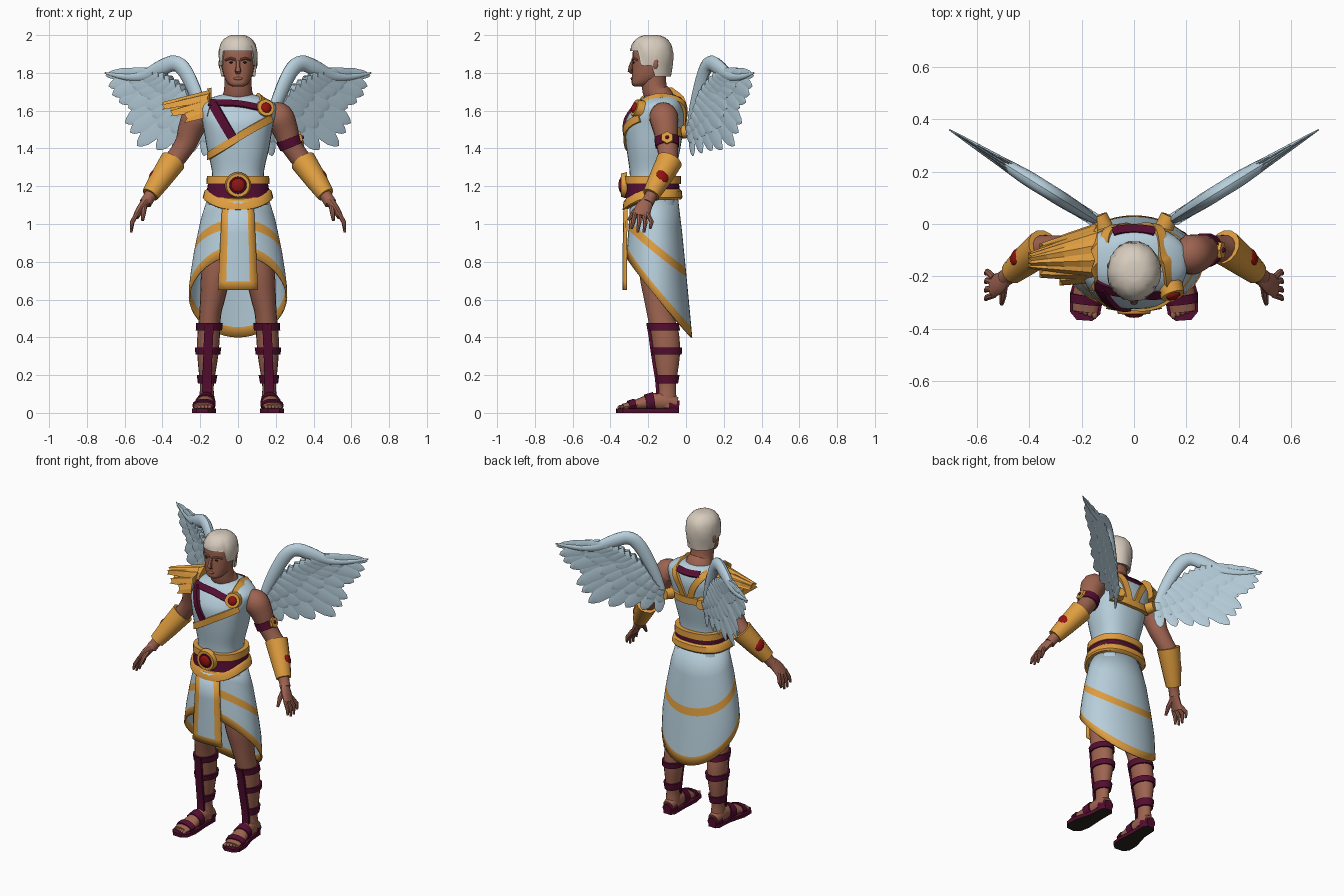
import bpy, bmesh, math, random
from mathutils import Vector, Matrix

random.seed(4)
if "Cube" in bpy.data.objects:
    bpy.data.objects.remove(bpy.data.objects["Cube"])
PARTS = []

def material(name, r, g, b):
    m = bpy.data.materials.new(name)
    m.use_nodes = True
    m.diffuse_color = (r, g, b, 1)
    node = m.node_tree.nodes["Principled BSDF"]
    node.inputs["Base Color"].default_value = (r, g, b, 1)
    node.inputs["Roughness"].default_value = 0.7
    return m

CLOTH = material("pale blue cloth", .47, .62, .71)
GOLD = material("gold", .74, .34, .05)
MAROON = material("maroon leather", .09, .004, .03)
RED = material("red gem", .30, .006, .005)
SKIN = material("skin", .34, .125, .08)
HAIR = material("cream hair", .68, .60, .51)
DARK = material("dark sole", .025, .018, .01)

# ---- helpers ----
def spline(rows, n=4):
    """Smooth curve through rows of numbers."""
    out = []
    for i in range(len(rows) - 1):
        a, b, c, d = (rows[max(i - 1, 0)], rows[i], rows[i + 1], rows[min(i + 2, len(rows) - 1)])
        for k in range(n):
            t = k / n
            out.append(tuple(q + .5 * t * (r - p + t * (2 * p - 5 * q + 4 * r - s + t * (3 * (q - r) + s - p)))
                             for p, q, r, s in zip(a, b, c, d)))
    return out + [tuple(rows[-1])]

def sample(rows, z):
    """Values at height z in rows sorted by their first number."""
    z = min(max(z, rows[0][0]), rows[-1][0])
    for a, b in zip(rows, rows[1:]):
        if z <= b[0]:
            t = (z - a[0]) / (b[0] - a[0])
            return [p + t * (q - p) for p, q in zip(a, b)][1:]

def finish(name, bm, mats, mirror=False):
    bmesh.ops.recalc_face_normals(bm, faces=bm.faces)
    me = bpy.data.meshes.new(name)
    bm.to_mesh(me)
    bm.free()
    for m in mats:
        me.materials.append(m)
    ob = bpy.data.objects.new(name, me)
    bpy.context.scene.collection.objects.link(ob)
    if mirror:
        ob.modifiers.new("Mirror", 'MIRROR').use_mirror_merge = False
    PARTS.append(ob)
    return ob

def grid(name, rings, mats, closed=True, cap=True, rule=None, mirror=False):
    bm = bmesh.new()
    vs = [[bm.verts.new(p) for p in ring] for ring in rings]
    n = len(rings[0])
    for i in range(len(vs) - 1):
        for j in range(n if closed else n - 1):
            k = (j + 1) % n
            f = bm.faces.new((vs[i][j], vs[i][k], vs[i + 1][k], vs[i + 1][j]))
            f.material_index = rule(i, j) if rule else 0
    if cap:
        bm.faces.new(vs[0])
        bm.faces.new(vs[-1])
    return finish(name, bm, mats, mirror)

def ellipse(cx, cy, z, rx, ry, n=24, power=2):
    pts = []
    for k in range(n):
        c, s = math.cos(k * math.tau / n), math.sin(k * math.tau / n)
        pts.append((cx + rx * math.copysign(abs(c) ** (2 / power), c),
                    cy + ry * math.copysign(abs(s) ** (2 / power), s), z))
    return pts

def tube(name, rows, mat, up=Vector((0, 1, 0)), sides=14, mirror=False):
    """Rows are x, y, z, half width, half height; four sides give a flat strap."""
    pts, rings = [Vector(r[:3]) for r in rows], []
    for i, p in enumerate(pts):
        t = (pts[min(i + 1, len(pts) - 1)] - pts[max(i - 1, 0)]).normalized()
        h = up(p) if callable(up) else up
        h = (h - t * h.dot(t)).normalized()
        w = t.cross(h)
        k, ph = (1.414, math.pi / 4) if sides == 4 else (1, 0)
        rings.append([p + w * (rows[i][3] * k * math.cos(a)) + h * (rows[i][4] * k * math.sin(a))
                      for a in (ph + j * math.tau / sides for j in range(sides))])
    return grid(name, rings, [mat], mirror=mirror)

def placed(name, loc, aim, mat, size, mirror=False, sides=0):
    """A disc (sides set) or an ellipsoid whose local z points along aim."""
    mx = Matrix.Translation(loc) @ Vector(aim).to_track_quat('Z', 'Y').to_matrix().to_4x4() @ Matrix.Diagonal((*size, 1))
    bm = bmesh.new()
    if sides:
        bmesh.ops.create_cone(bm, cap_ends=True, segments=sides, radius1=1, radius2=.88, depth=1, matrix=mx)
    else:
        bmesh.ops.create_uvsphere(bm, u_segments=16, v_segments=10, radius=1, matrix=mx)
    return finish(name, bm, [mat], mirror)

# ---- torso: height, half width, front, back ----
TORSO = spline([(1.10, .168, -.31, -.045), (1.25, .136, -.297, -.055), (1.40, .165, -.315, -.03),
                (1.52, .185, -.325, -.01), (1.58, .2, -.305, -.005), (1.63, .2, -.268, -.015),
                (1.665, .15, -.235, -.03), (1.685, .085, -.2, -.06)])

def torso_ring(z, grow=0, n=32):
    rx, f, b = sample(TORSO, z)
    return ellipse(0, (f + b) / 2, z, rx + grow, (b - f) / 2 + grow, n, 2.4)

grid("tunic", [torso_ring(r[0]) for r in TORSO], [CLOTH])

def strap(name, path, mat, width=.02, thick=.009):
    """Flat strap over the torso; path is x, z, side (-1 front, 1 back)."""
    rows = []
    for x, z, s in spline(path, 6):
        rx, f, b = sample(TORSO, z)
        y = (f + b) / 2 + s * (b - f) / 2 * max(0, 1 - abs(x / rx) ** 2.4) ** (1 / 2.4)
        rows.append((x, y, z, width, thick))
    tube(name, rows, mat, lambda p: p - Vector((0, -.15, min(p.z, 1.52))), 4)

strap("chest_sash", [(.175, 1.56, -1), (.05, 1.49, -1), (-.06, 1.42, -1), (-.155, 1.36, -1)], GOLD)
strap("diagonal_strap", [(-.13, 1.63, -1), (-.09, 1.56, -1), (-.03, 1.46, -1)], MAROON, .024)
strap("collar_strap", [(-.15, 1.64, -1), (0, 1.635, -1), (.13, 1.61, -1)], MAROON)
strap("nape_strap", [(-.08, 1.655, 1), (0, 1.65, 1), (.08, 1.655, 1)], MAROON)
strap("shoulder_trim", [(.14, 1.60, -1), (.13, 1.66, -.8), (.115, 1.675, 0), (.1, 1.65, 1), (.05, 1.56, 1), (.02, 1.48, 1)], GOLD)
strap("back_trim", [(-.11, 1.66, .7), (-.1, 1.645, 1), (-.05, 1.57, 1), (-.02, 1.48, 1)], GOLD)
strap("wing_strap", [(-.14, 1.49, 1), (0, 1.475, 1), (.14, 1.49, 1)], GOLD, .022, .018)
placed("wing_knob", (.125, .01, 1.49), (.4, 1, .1), GOLD, (.036, .036, .05), True, 12)
placed("brooch", (.142, -.255, 1.61), (.35, -1, .35), GOLD, (.052, .052, .04), sides=16)
placed("brooch_gem", (.15, -.274, 1.616), (.35, -1, .35), RED, (.028, .028, .014))

# ---- belt and buckle ----
grid("belt_lining", [torso_ring(z, .018) for z in (1.14, 1.19, 1.25)], [MAROON])
grid("belt_top", [torso_ring(z, .028) for z in (1.212, 1.255)], [GOLD])

def dipped(z, grow):
    return [(x, y, z - .06 * max(0, (-y - .18) / .15) ** 2) for x, y, _ in torso_ring(z, grow)]

grid("belt_bottom", [dipped(z, g) for z, g in ((1.13, .02), (1.14, .03), (1.175, .03), (1.185, .02))], [GOLD])
placed("buckle", (0, -.328, 1.205), (0, -1, 0), GOLD, (.07, .07, .03), sides=20)
placed("buckle_inset", (0, -.341, 1.205), (0, -1, 0), MAROON, (.05, .05, .01), sides=20)
placed("buckle_gem", (0, -.343, 1.205), (0, -1, 0), RED, (.038, .038, .015))

# ---- skirt with slanted trims, open behind the front panel ----
SKIRT = [(.38, .255, -.33, .035), (.65, .262, -.332, .01), (.8, .243, -.327, -.005),
         (1.0, .205, -.312, -.025), (1.16, .155, -.30, -.045)]
columns = []
for k in range(41):
    a = math.radians(-70 + 320 * k / 40)
    y = -.15 + .18 * math.sin(a)
    hem, mid = .40 + (.03 - y) * 1.2, .79 - y * .72
    col = []
    for z in (1.16, (1.16 + mid) / 2, mid, mid - .05, (mid + hem) / 2, hem + .055, hem):
        rx, f, b = sample(SKIRT, z)
        col.append((rx * math.cos(a), (f + b) / 2 + (b - f) / 2 * math.sin(a), z))
    columns.append(col)
skirt = grid("skirt", columns, [CLOTH, GOLD], False, False, lambda i, j: int(j in (2, 5)))
skirt.modifiers.new("Solidify", 'SOLIDIFY').thickness = .009

xs = (-1, -.6, -.2, .2, .6, 1)
zs = (1.12, .95, .8, .695, .65)
panel = grid("front_panel", [[(x * (.083 + (1.12 - z) * .05), -.336 + .012 * x * x + .02 * max(0, z - .9), z) for x in xs] for z in zs],
             [CLOTH, GOLD], False, False, lambda i, j: int(j in (0, 4) or i == 3))
panel.modifiers.new("Solidify", 'SOLIDIFY').thickness = .012

# ---- legs: height, centre x, centre y, half width, half depth ----
LEG = spline([(.03, .165, -.1, .04, .05), (.08, .165, -.1, .04, .05), (.15, .165, -.1, .037, .048),
              (.3, .16, -.102, .055, .07), (.42, .155, -.112, .06, .076), (.52, .147, -.135, .058, .072),
              (.6, .135, -.145, .066, .078), (.75, .115, -.16, .08, .09), (1.0, .09, -.16, .085, .1)])

def leg_ring(z, grow=0):
    cx, cy, rx, ry = sample(LEG, z)
    return ellipse(cx, cy, z, rx + grow, ry + grow, 18)

grid("leg", [leg_ring(r[0]) for r in LEG], [SKIN], mirror=True)
for z0, z1 in ((.435, .475), (.31, .345), (.155, .2)):
    grid("greave_band", [leg_ring(z0, .01), leg_ring(z1, .012)], [MAROON], mirror=True)
shin = []
for z in (.47, .4, .33, .25, .18, .12, .085):
    cx, cy, rx, ry = sample(LEG, z)
    shin.append((cx, cy - ry - .004, z, .024, .008))
tube("shin_strap", shin, MAROON, sides=4, mirror=True)

# ---- feet and sandals ----
UP = Vector((0, 0, 1))
FOOT = [(.165, -.05, .048, .036, .035), (.166, -.1, .06, .042, .05), (.17, -.18, .058, .043, .045),
        (.18, -.27, .042, .054, .026), (.187, -.335, .032, .048, .016)]
tube("foot", spline(FOOT), SKIN, UP, mirror=True)
for k in range(5):
    placed("toe", (.15 + .018 * k, -.345 + .007 * k, .03), UP, SKIN, (.011, .018, .012), True)
sole = tube("sandal_sole", [(.165, -.038, .011, .025, .011), (.165, -.06, .011, .042, .011), (.168, -.16, .011, .045, .011),
                            (.18, -.27, .011, .064, .011), (.187, -.34, .011, .058, .011), (.189, -.368, .011, .03, .011)],
            MAROON, UP, 4, True)
sole.data.materials.append(DARK)
for p in sole.data.polygons:
    p.material_index = int(p.normal.z < -.7)
for y0, y1 in ((-.17, -.215), (-.27, -.305)):
    ends = []
    for y in (y0, y1):
        x, z, w, h = sample(sorted((r[1], r[0], *r[2:]) for r in FOOT), y)
        ends.append((x, y, z, w + .008, h + .008))
    tube("sandal_strap", ends, MAROON, UP, mirror=True)
tube("heel_guard", [(.165, -.036, .035, .032, .03), (.165, -.09, .04, .046, .036)], MAROON, UP, mirror=True)

# ---- arms, bracers and hands ----
ARM = [(.17, -.12, 1.59, .055), (.215, -.118, 1.568, .077), (.25, -.107, 1.5, .068), (.275, -.1, 1.43, .058),
       (.32, -.095, 1.36, .053), (.36, -.1, 1.31, .053), (.41, -.14, 1.235, .046), (.465, -.185, 1.15, .033),
       (.49, -.205, 1.11, .033)]
tube("arm", spline([(*r, r[3]) for r in ARM]), SKIN, mirror=True)
tube("bracer", [(x, y, z, r, r) for x, y, z, r in ((.343, -.088, 1.335, .07), (.36, -.1, 1.31, .067),
     (.415, -.143, 1.23, .058), (.465, -.185, 1.155, .046))], GOLD, mirror=True)
placed("bracer_gem", (.448, -.125, 1.25), (1, .45, .35), RED, (.036, .04, .02), True)
tube("arm_band", [(.265, -.102, 1.455, .067, .067), (.283, -.099, 1.41, .064, .064)], MAROON)
placed("arm_plate", (.328, -.1, 1.455), (1, 0, .35), GOLD, (.038, .038, .025), sides=6)
placed("arm_stud", (.341, -.1, 1.46), (1, 0, .35), MAROON, (.01, .01, .008))
SIDEWAYS = Vector((1, .1, .5))
tube("palm", spline([(.478, -.195, 1.13, .03, .025), (.512, -.225, 1.085, .043, .022), (.54, -.238, 1.04, .046, .017)]),
     SKIN, SIDEWAYS, 12, True)
for k, (y, z) in enumerate(((-.19, .975), (-.223, .955), (-.256, .955), (-.288, .975))):
    tube("finger", [(.535, -.205 - .022 * k, 1.055, .013, .013), (.56, y + .008, 1.01, .012, .012),
                    (.566, y, z, .007, .007)], SKIN, SIDEWAYS, 8, True)
tube("thumb", [(.495, -.225, 1.1, .018, .016), (.5, -.275, 1.065, .014, .014), (.505, -.305, 1.02, .008, .008)],
     SKIN, SIDEWAYS, 8, True)

# ---- layered winged shoulder guard on the right shoulder ----
def guard(name, x1, crown, rim, half, grow):
    rings = []
    for k in range(5):
        t = k / 4
        c, r, w = ((1 - t) * p + t * q for p, q in (crown, rim, half))
        arc = [math.pi * j / 10 for j in range(11)]
        rings.append([(-.14 + t * (x1 + .14) + .015 * (j % 2) * t, -.11 - .03 * t - (w + grow) * math.cos(a),
                       r + (c - r) * math.sin(a) ** .8 - .006 * (j % 2)) for j, a in enumerate(arc)])
    ob = grid(name, rings, [GOLD])
    return ob

guard("guard_upper", -.405, (1.715, 1.645), (1.65, 1.605), (.095, .03), 0)
guard("guard_middle", -.36, (1.695, 1.615), (1.60, 1.57), (.11, .065), 0)
guard("guard_lower", -.285, (1.675, 1.61), (1.57, 1.535), (.115, .095), 0)
guard("guard_border", -.165, (1.728, 1.722), (1.57, 1.57), (.118, .12), .004)

# ---- neck, head and face ----
tube("neck", spline([(0, -.13, 1.62, .11, .09), (0, -.14, 1.67, .088, .075), (0, -.165, 1.71, .074, .068),
                     (0, -.175, 1.8, .07, .068)]), SKIN)
HEAD = spline([(1.728, .03, -.275, -.225), (1.742, .052, -.287, -.18), (1.775, .072, -.287, -.12),
               (1.82, .084, -.285, -.09), (1.87, .09, -.283, -.08), (1.92, .089, -.28, -.08),
               (1.96, .07, -.255, -.1), (1.98, .04, -.23, -.13)])
grid("head", [ellipse(0, (f + b) / 2, z, rx, (b - f) / 2, 24, 2.3) for z, rx, f, b in HEAD], [SKIN])
tube("nose", [(0, -.28, 1.868, .01, .008), (0, -.291, 1.835, .011, .012), (0, -.298, 1.81, .016, .011),
              (0, -.284, 1.797, .012, .006)], SKIN, sides=8)
tube("brow", [(.012, -.282, 1.87, .007, .008), (.04, -.279, 1.877, .007, .009), (.066, -.256, 1.868, .006, .008)],
     SKIN, sides=8, mirror=True)
placed("eye", (.035, -.277, 1.855), (0, -1, 0), DARK, (.014, .005, .005), True)
placed("lips", (0, -.286, 1.77), (0, -1, 0), SKIN, (.024, .008, .007))
placed("ear", (.092, -.165, 1.85), (1, -.3, 0), SKIN, (.018, .032, .01), True)

# ---- short tufted hair ----
rings = []
for i in range(11):
    t, ring = (i + .25) / 10.25, []
    for k in range(36):
        a = k * math.tau / 36
        s = math.sin(a)
        low = 1.915 if s < -.6 else 1.84 if s < .15 else 1.78
        z = 2.0 - (2.0 - low) * (1 - math.cos(t * math.pi / 2))
        r = (1 - ((z - 1.88) / .122) ** 2.6) ** .385 if z > 1.88 else 1 - (1.88 - z) * 1.2
        r *= 1 + random.uniform(-.025, .025)
        ring.append((.103 * r * math.cos(a), -.182 + .115 * r * s, z))
    rings.append(ring)
rings.append([(x * .8, -.182 + (y + .182) * .8, z + .01) for x, y, z in rings[-1]])
grid("hair", rings, [HAIR])

# ---- wings: a leading-edge limb and layered feathers in one slanted plane ----
NORMAL = Vector((-.527, .85, 0))

def in_wing(x, z, off=0):
    return Vector((x, .01 + (x - .14) * .62, z)) + NORMAL * off

limb = [(.15, 1.47, .022), (.20, 1.63, .035), (.275, 1.80, .042), (.335, 1.85, .042), (.41, 1.825, .042),
        (.50, 1.785, .03), (.60, 1.78, .018), (.705, 1.80, .004)]
tube("wing_limb", [(*in_wing(x, z), r, r * .7) for x, z, r in spline(limb)], CLOTH, NORMAL, 12, True)

FEATHERS = [(.44, 1.80, .70, 1.785, .03), (.41, 1.79, .685, 1.73, .042), (.38, 1.78, .665, 1.685, .048),
            (.35, 1.76, .63, 1.645, .05), (.32, 1.74, .58, 1.615, .052), (.29, 1.72, .597, 1.535, .05),
            (.26, 1.69, .57, 1.485, .05), (.24, 1.66, .535, 1.415, .052), (.22, 1.62, .43, 1.395, .052),
            (.20, 1.58, .345, 1.39, .045), (.18, 1.55, .26, 1.375, .04), (.16, 1.52, .18, 1.36, .032)]
SHAPE = ((0, .55), (.3, .85), (.65, 1), (.87, .75), (.96, .4), (1, .06))
for k, (bx, bz, tx, tz, w) in enumerate(FEATHERS):
    for reach, off, wide in ((1, .003 * (k % 2), 1), (.62, .011, .95), (.62, -.011, .95), (.36, .019, .9), (.36, -.019, .9)):
        rows = []
        for t, f in SHAPE:
            s = t * reach
            p = in_wing(bx + (tx - bx) * s, bz + (tz - bz) * s + .03 * s * (1 - s), off * (1 - .5 * t))
            rows.append((*p, w * wide * f, .008 * (1 - .7 * t)))
        tube("wing_feather", rows, CLOTH, NORMAL, 6, True)

# ---- shading ----
bpy.ops.object.select_all(action='DESELECT')
for ob in PARTS:
    ob.select_set(not ob.name.startswith("guard"))
bpy.context.view_layer.objects.active = PARTS[0]
bpy.ops.object.shade_smooth_by_angle(angle=math.radians(40))
